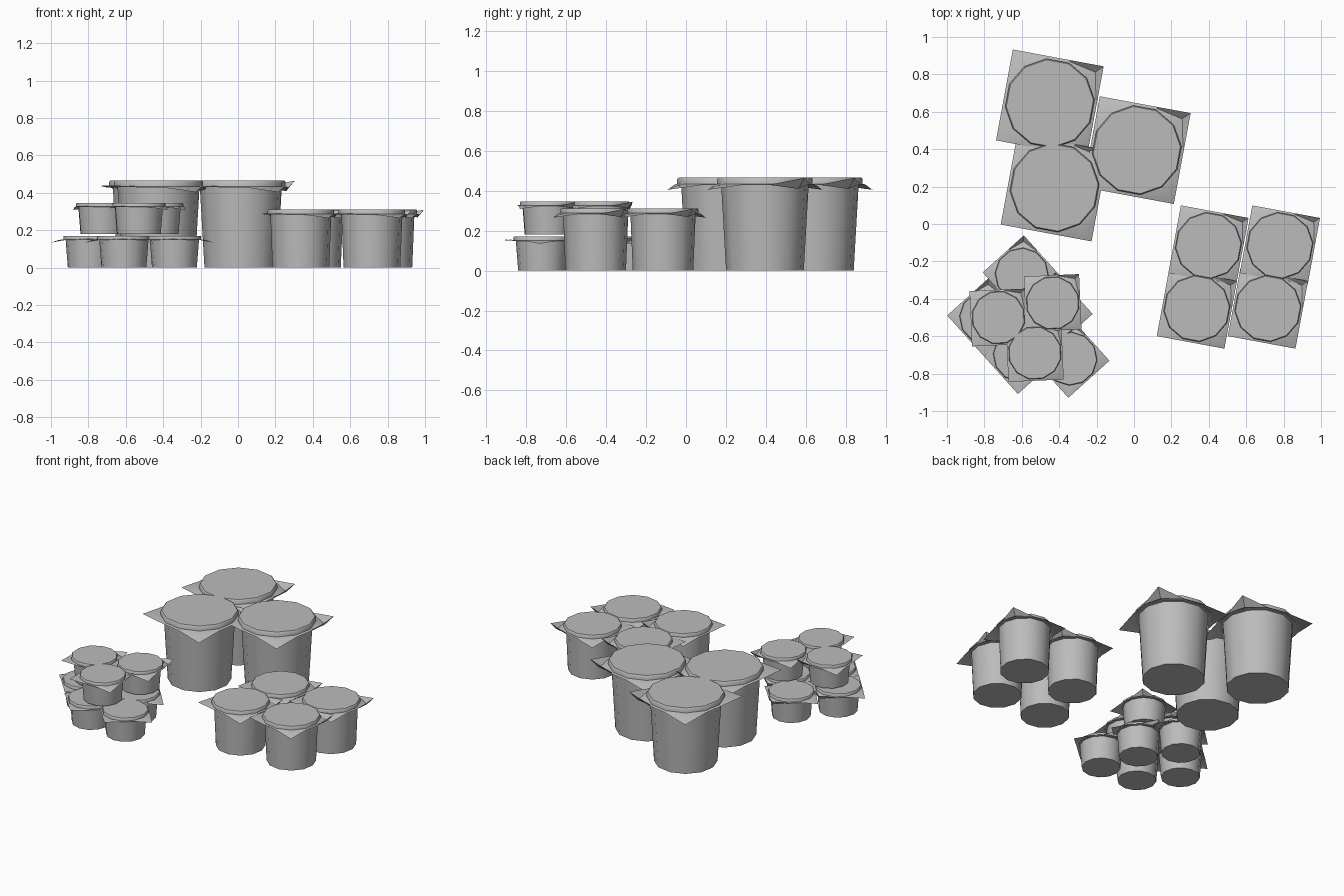
import bpy, bmesh, math
from math import cos, sin, radians

cube = bpy.data.objects.get("Cube")
if cube:
    bpy.data.objects.remove(cube)

grey = bpy.data.materials.new("plain_grey")
grey.use_nodes = True
grey.diffuse_color = (0.5, 0.5, 0.5, 1)
grey.node_tree.nodes["Principled BSDF"].inputs["Base Color"].default_value = (0.5, 0.5, 0.5, 1)

SIDES = 12
ANGLES = [radians(15 + 30 * i) for i in range(SIDES)]


def finish(bm, name, place):
    mesh = bpy.data.meshes.new(name)
    bm.normal_update()
    bm.to_mesh(mesh)
    bm.free()
    mesh.materials.append(grey)
    ob = bpy.data.objects.new(name, mesh)
    bpy.context.collection.objects.link(ob)
    ob.location = place[:3]
    ob.rotation_euler.z = radians(place[3])
    bpy.ops.object.select_all(action='DESELECT')
    ob.select_set(True)
    bpy.context.view_layer.objects.active = ob
    bpy.ops.object.shade_smooth_by_angle(angle=radians(40))


def bridge(bm, loops):
    for low, high in zip(loops, loops[1:]):
        for i in range(SIDES):
            j = (i + 1) % SIDES
            bm.faces.new((low[i], low[j], high[j], high[i]))


def lathe(name, profile, place):
    """Closed twelve-sided solid from (radius, height) pairs."""
    bm = bmesh.new()
    loops = [[bm.verts.new((r * cos(a), r * sin(a), z)) for a in ANGLES] for r, z in profile]
    bridge(bm, loops)
    bm.faces.new(loops[0][::-1])
    bm.faces.new(loops[-1])
    finish(bm, name, place)


def foil(name, half, radius, z, unit, place):
    """Square sheet round the rim; its four corners bend differently."""
    # middle and tip bend, anticlockwise from the back right corner
    bends = [(-0.025, 0.03), (-0.01, -0.03), (0.005, 0.003), (-0.01, -0.03)]
    bm = bmesh.new()
    rim, mid, edge = [], [], []
    for i, a in enumerate(ANGLES):
        reach = half / max(abs(cos(a)), abs(sin(a)))
        corner = i % 3 == 1
        m, t = bends[i // 3] if corner else (-0.002, -0.005)
        centre = (radius + reach) / 2
        for loop, r, dz in ((rim, radius, 0), (mid, centre, m), (edge, reach, t)):
            loop.append(bm.verts.new((r * cos(a), r * sin(a), z + dz * unit)))
    bridge(bm, [edge, mid, rim])
    finish(bm, name, place)


def pot(name, half, height, base, place):
    unit = half / 0.247
    lid_r = half * 0.97
    neck = height - 0.035 * unit
    lathe(name + "_cup", [(base, 0), (half * 0.89, neck)], place)
    lathe(name + "_lid", [(lid_r, neck), (lid_r, height - 0.007 * unit),
                          (lid_r * 0.975, height)], place)
    foil(name + "_foil", half, lid_r, neck + 0.004 * unit, unit, place)


# name, half width of foil, height, base radius, base level, turn, centres
groups = [
    ("large_pot", 0.247, 0.465, 0.195, 0, -10.5,
     [(-0.45, 0.645), (0.015, 0.395), (-0.425, 0.195)]),
    ("medium_pot", 0.184, 0.31, 0.152, 0, -10.5,
     [(0.398, -0.115), (0.78, -0.115), (0.336, -0.452), (0.716, -0.452)]),
    ("small_lower_pot", 0.148, 0.17, 0.12, 0, 42,
     [(-0.34, -0.72), (-0.61, -0.70), (-0.79, -0.50), (-0.60, -0.27), (-0.43, -0.47)]),
    ("small_upper_pot", 0.148, 0.165, 0.12, 0.18, 2.5,
     [(-0.725, -0.50), (-0.435, -0.422), (-0.53, -0.69)]),
]
for name, half, height, base, level, turn, centres in groups:
    for n, (x, y) in enumerate(centres, 1):
        pot(f"{name}_{n}", half, height, base, (x, y, level, turn))
